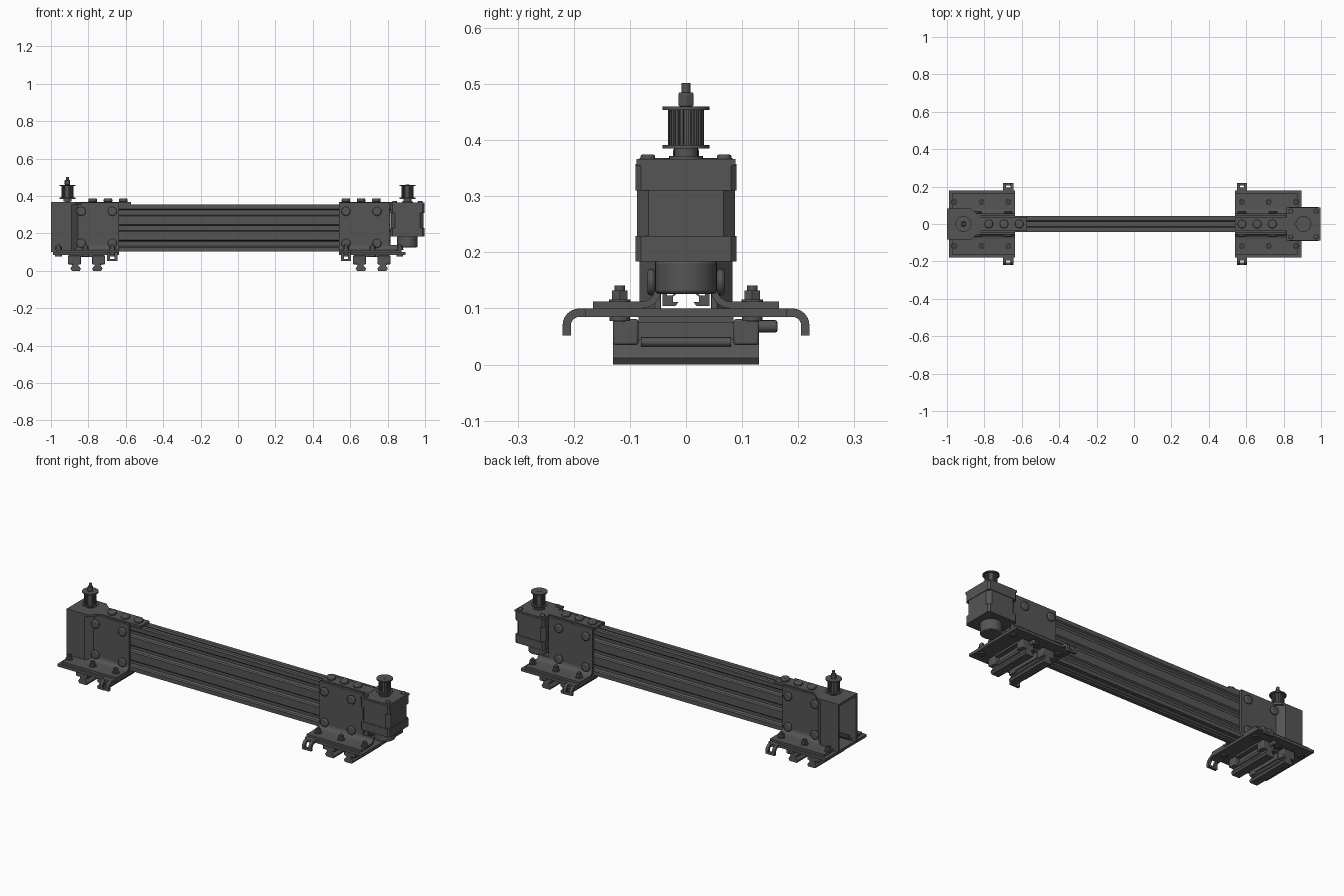
import bpy, bmesh, math
from mathutils import Vector

cube = bpy.data.objects.get("Cube")
if cube:
    bpy.data.objects.remove(cube, do_unlink=True)

metal = bpy.data.materials.new("dark_grey_metal")
metal.use_nodes = True
GREY = (0.09, 0.09, 0.09, 1)
metal.diffuse_color = GREY
metal.node_tree.nodes["Principled BSDF"].inputs["Base Color"].default_value = GREY


def place(axis, u, v, w):
    """Map profile coordinates (u, v) and extrusion w to world space."""
    return Vector({"X": (w, u, v), "Y": (u, w, v), "Z": (u, v, w)}[axis])


def prism(name, pts, axis, a, b, bevel=0):
    """Extrude a closed profile along an axis from a to b."""
    bm = bmesh.new()
    face = bm.faces.new([bm.verts.new(place(axis, u, v, a)) for u, v in pts])
    new = bmesh.ops.extrude_face_region(bm, geom=[face])["geom"]
    bmesh.ops.translate(bm, vec=place(axis, 0, 0, b - a),
                        verts=[g for g in new if isinstance(g, bmesh.types.BMVert)])
    bmesh.ops.recalc_face_normals(bm, faces=bm.faces)
    mesh = bpy.data.meshes.new(name)
    bm.to_mesh(mesh)
    bm.free()
    mesh.materials.append(metal)
    ob = bpy.data.objects.new(name, mesh)
    bpy.context.scene.collection.objects.link(ob)
    if bevel:
        mod = ob.modifiers.new("edge_round", "BEVEL")
        mod.width, mod.segments, mod.limit_method = bevel, 2, "ANGLE"
    bpy.ops.object.select_all(action="DESELECT")
    ob.select_set(True)
    bpy.context.view_layer.objects.active = ob
    bpy.ops.object.shade_smooth_by_angle(angle=math.radians(35))
    return ob


def box(name, x, y, z, bevel=0):
    x, y = sorted(x), sorted(y)
    return prism(name, [(x[0], y[0]), (x[1], y[0]), (x[1], y[1]), (x[0], y[1])], "Z", *z, bevel)


def ring(u, v, r, n):
    return [(u + r * math.cos(math.tau * i / n), v + r * math.sin(math.tau * i / n)) for i in range(n)]


def rod(name, u, v, r, axis, a, b, n=24, bevel=0):
    return prism(name, ring(u, v, r, n), axis, a, b, bevel)


# Slotted beam: three slots on each side, one on top and bottom
W, LOW, HIGH = 0.0415, 0.104, 0.354
SLOT = [(0.0195, 0), (0.013, 0.0075), (0.023, 0.0075), (0.023, 0.017), (0.0125, 0.0255)]


def slot(centre, edge, along, inward):
    """Points of one slot, walked in the direction 'along'."""
    path = [(-h, d) for h, d in SLOT] + [(h, d) for h, d in reversed(SLOT)]
    return [(centre[0] + along[0] * t + inward[0] * d,
             centre[1] + along[1] * t + inward[1] * d) for t, d in path]


cell = (HIGH - LOW) / 3
levels = [LOW + cell * (i + 0.5) for i in range(3)]
outline = [(-W, LOW)] + slot((0, LOW), W, (1, 0), (0, 1)) + [(W, LOW)]
for z in levels:
    outline += slot((W, z), W, (0, 1), (-1, 0))
outline += [(W, HIGH)] + slot((0, HIGH), W, (-1, 0), (0, -1)) + [(-W, HIGH)]
for z in reversed(levels):
    outline += slot((-W, z), W, (0, -1), (1, 0))
prism("slotted_beam", outline, "X", -0.9, 0.815)


def arc(cx, cz, r, start, end, n=6):
    return [(cx + r * math.cos(math.radians(start + (end - start) * i / n)),
             cz + r * math.sin(math.radians(start + (end - start) * i / n))) for i in range(n + 1)]


# Mounting foot, repeated at both ends
def foot(s, inner):
    end = "motor_end" if s > 0 else "idler_end"

    def X(offset):
        return s * (inner + offset)

    box(f"{end}_base_plate", (X(0), X(0.355)), (-0.179, 0.179), (0.085, 0.1))
    for t in (-1, 1):
        side = "back" if t > 0 else "front"
        tag = f"{end}_{side}"
        # Angle bracket: upright plate, bend and flange
        box(f"{tag}_side_plate", (X(0), X(0.27)), (t * 0.042, t * 0.055), (0.135, 0.365))
        bend = arc(0.08, 0.137, 0.025, 180, 270) + [(0.166, 0.112), (0.166, 0.1), (0.08, 0.1)]
        bend += arc(0.08, 0.137, 0.037, 270, 180)[1:]
        prism(f"{tag}_bracket_flange", [(t * y, z) for y, z in bend], "X", X(0), X(0.335))
        # Side screws
        for off in (0.037, 0.203):
            for z in (0.147, 0.318):
                rod(f"{tag}_side_screw", X(off), z, 0.024, "Y", t * 0.055, t * 0.069, 24, 0.006)
        # Flange bolts: washer, nut, shank, and head below
        for off in (0.037, 0.18, 0.325):
            rod(f"{tag}_washer", X(off), t * 0.118, 0.019, "Z", 0.112, 0.116)
            rod(f"{tag}_nut", X(off), t * 0.118, 0.016, "Z", 0.116, 0.132, 6)
            rod(f"{tag}_bolt", X(off), t * 0.118, 0.009, "Z", 0.076, 0.141, 16)
            rod(f"{tag}_bolt_head", X(off), t * 0.118, 0.018, "Z", 0.078, 0.085)
        # Bent hook tab with a slot
        hook = [(0.17, 0.1)] + arc(0.19, 0.07, 0.03, 90, 0) + [(0.22, 0.052), (0.205, 0.052)]
        hook += arc(0.19, 0.07, 0.015, 0, 90) + [(0.17, 0.085)]
        for a, b in ((0.01, 0.026), (0.049, 0.065)):
            prism(f"{tag}_hook_strip", [(t * y, z) for y, z in hook], "X", X(a), X(b))
        box(f"{tag}_hook_bar", (X(0.01), X(0.065)), (t * 0.205, t * 0.22), (0.052, 0.064))
        box(f"{tag}_hook_root", (X(0.01), X(0.065)), (t * 0.17, t * 0.194), (0.085, 0.1))
    # Clamp under the base: two jaws running front to back
    mid = X(0.175)
    box(f"{end}_clamp_top", (mid - 0.095, mid + 0.095), (-0.085, 0.085), (0.074, 0.085))
    for d in (-1, 1):
        jaw = [(0.03, 0.045), (0.045, 0.03), (0.03, 0.012), (0.035, 0),
               (0.078, 0), (0.086, 0.012), (0.074, 0.032), (0.074, 0.045)]
        prism(f"{end}_clamp_jaw", [(mid + d * x, z) for x, z in jaw], "Y", -0.13, 0.13)
        box(f"{end}_clamp_web", (mid + d * 0.03, mid + d * 0.07), (-0.085, 0.085), (0.04, 0.08))
        rod(f"{end}_clamp_rod", mid + d * 0.078, 0.04, 0.008, "Y", -0.08, 0.08, 12)
        for t in (-1, 1):
            box(f"{end}_clamp_block", (mid + d * 0.03, mid + d * 0.1),
                (t * 0.085, t * 0.13), (0.035, 0.081), 0.004)
    rod(f"{end}_clamp_screw", mid + 0.05, 0.068, 0.011, "Y", 0.12, 0.163, 16, 0.004)
    # Screws through the top strip
    for off in (0.037, 0.118, 0.2) if s > 0 else (-0.022, 0.06, 0.142):
        rod(f"{end}_top_screw", X(off), 0, 0.023, "Z", 0.366, 0.387, 24, 0.006)


foot(1, 0.54)
foot(-1, 0.635)


# Toothed belt pulley
def pulley(name, x):
    teeth = []
    for i in range(20):
        for k, r in ((0, 0.032), (0.5, 0.032), (0.55, 0.027), (0.95, 0.027)):
            a = math.tau * (i + k) / 20
            teeth.append((x + r * math.cos(a), r * math.sin(a)))
    prism(f"{name}_teeth", teeth, "Z", 0.388, 0.455)
    for z in (0.385, 0.454):
        rod(f"{name}_flange", x, 0, 0.042, "Z", z, z + 0.006, 32)
    rod(f"{name}_hub", x, 0, 0.021, "Z", 0.372, 0.386)
    rod(f"{name}_shaft", x, 0, 0.011, "Z", 0.36, 0.461, 16)


pulley("drive_pulley", 0.906)
pulley("idler_pulley", -0.912)
rod("idler_nut", -0.912, 0, 0.015, "Z", 0.46, 0.485, 6, 0.002)
rod("idler_bolt_tip", -0.912, 0, 0.008, "Z", 0.48, 0.502, 16)

# Idler bracket: tapered top plate and two side walls
half = [(-1, 0.083), (-0.87, 0.083), (-0.82, 0.038), (-0.572, 0.038)]
prism("idler_top_plate", half + [(x, -y) for x, y in reversed(half)], "Z", 0.355, 0.368)
for t in (-1, 1):
    wall = [(-1, 0.083), (-0.89, 0.083), (-0.855, 0.055), (-0.855, 0.045), (-0.895, 0.073), (-1, 0.073)]
    prism("idler_side_wall", [(x, t * y) for x, y in wall], "Z", 0.1, 0.356)

# Motor with chamfered corners, end caps, rear encoder and corner screws
MX = 0.906


def chamfered(r, c):
    corners = [(r, r - c), (r - c, r), (c - r, r), (-r, r - c),
               (-r, c - r), (c - r, -r), (r - c, -r), (r, c - r)]
    return [(MX + x, y) for x, y in corners]


prism("motor_body", chamfered(0.087, 0.02), "Z", 0.227, 0.312)
prism("motor_front_cap", chamfered(0.09, 0.01), "Z", 0.31, 0.357)
prism("motor_rear_cap", chamfered(0.09, 0.01), "Z", 0.184, 0.229)
box("motor_top_plate", (MX - 0.09, MX + 0.09), (-0.088, 0.088), (0.355, 0.366))
rod("motor_encoder", MX, 0, 0.055, "Z", 0.126, 0.186, 32, 0.006)
rod("motor_boss", MX, 0, 0.03, "Z", 0.365, 0.372, 32)
for sx in (-1, 1):
    for sy in (-1, 1):
        rod("motor_screw", MX + sx * 0.068, sy * 0.068, 0.013, "Z", 0.364, 0.374, 16, 0.003)

# Strip tying the motor plate to the beam
box("motor_top_strip", (0.54, 0.83), (-0.036, 0.036), (0.354, 0.367))
